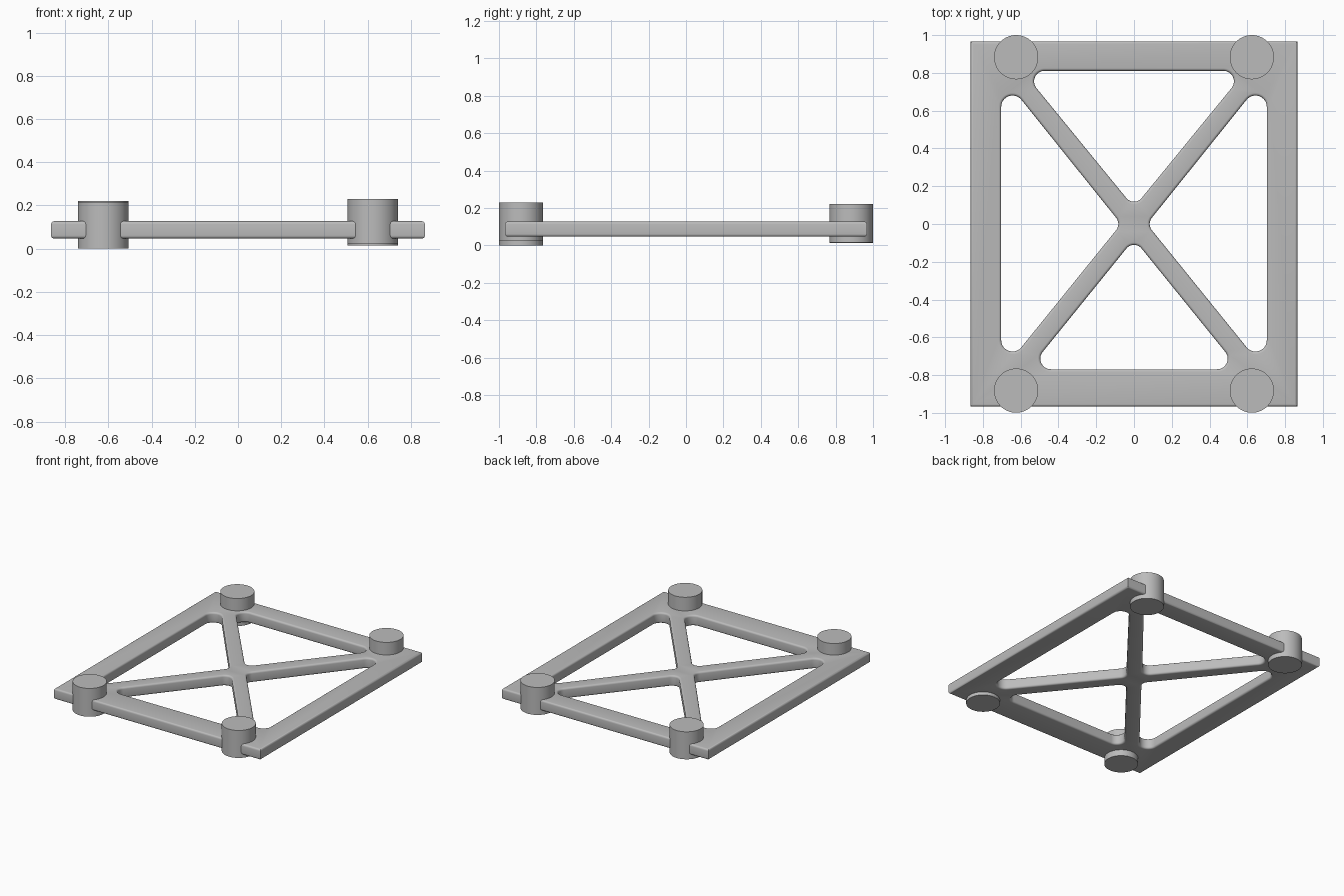
import bpy
import math
from mathutils import Vector
from mathutils.geometry import convex_hull_2d

if "Cube" in bpy.data.objects:
    bpy.data.objects.remove(bpy.data.objects["Cube"])

grey = bpy.data.materials.new("plain grey")
grey.diffuse_color = (0.5, 0.5, 0.5, 1)
grey.use_nodes = True
grey.node_tree.nodes["Principled BSDF"].inputs["Base Color"].default_value = grey.diffuse_color

HX, HY = 0.865, 0.967        # plate half sizes
Z0, Z1 = 0.047, 0.127        # plate underside and top
EDGE = 0.014                 # rounded edge radius


def rounded_triangle(corners):
    """Outline wrapped round three circles given as (x, y, radius)."""
    pts = []
    for x, y, r in corners:
        for i in range(48):
            a = math.tau * i / 48
            pts.append(Vector((x + (r + EDGE) * math.cos(a), y + (r + EDGE) * math.sin(a))))
    return [pts[i] for i in convex_hull_2d(pts)]


def shade(obj):
    bpy.ops.object.select_all(action='DESELECT')
    obj.select_set(True)
    bpy.context.view_layer.objects.active = obj
    bpy.ops.object.shade_smooth_by_angle(angle=math.radians(35))


# Plate outline with four rounded triangular windows, leaving a cross brace
x, y = HX - EDGE, HY - EDGE
outlines = [[(-x, -y), (x, -y), (x, y), (-x, y)]]
for s in (-1, 1):
    outlines.append(rounded_triangle(
        [(s * 0.643, 0.62, 0.06), (s * 0.643, -0.615, 0.06), (s * 0.135, 0, 0.052)]))
outlines.append(rounded_triangle(
    [(-0.473, 0.755, 0.056), (0.473, 0.755, 0.056), (0, 0.17, 0.052)]))
outlines.append(rounded_triangle(
    [(-0.44, -0.713, 0.056), (0.44, -0.713, 0.056), (0, -0.163, 0.052)]))

curve = bpy.data.curves.new("plate_outline", 'CURVE')
curve.dimensions = '2D'
curve.fill_mode = 'BOTH'
curve.extrude = (Z1 - Z0) / 2 - EDGE
curve.bevel_depth = EDGE
curve.bevel_resolution = 3
for outline in outlines:
    spline = curve.splines.new('POLY')
    spline.points.add(len(outline) - 1)
    for p, co in zip(spline.points, outline):
        p.co = (co[0], co[1], 0, 1)
    spline.use_cyclic_u = True
plate = bpy.data.objects.new("braced_plate", curve)
bpy.context.collection.objects.link(plate)
plate.location.z = (Z0 + Z1) / 2
bpy.ops.object.select_all(action='DESELECT')
plate.select_set(True)
bpy.context.view_layer.objects.active = plate
bpy.ops.object.convert(target='MESH')
plate = bpy.context.object
bpy.ops.object.mode_set(mode='EDIT')
bpy.ops.mesh.select_all(action='SELECT')
bpy.ops.mesh.remove_doubles(threshold=0.0002)
bpy.ops.mesh.normals_make_consistent(inside=False)
bpy.ops.object.mode_set(mode='OBJECT')
plate.data.materials.clear()
plate.data.materials.append(grey)
shade(plate)

# Four round pads, at slightly different heights
pads = {
    "front_left_pad": (-0.624, -0.882, 0.0, 0.214),
    "front_right_pad": (0.624, -0.882, 0.022, 0.23),
    "back_left_pad": (-0.624, 0.883, 0.012, 0.22),
    "back_right_pad": (0.624, 0.883, 0.014, 0.222),
}
for name, (px, py, z0, z1) in pads.items():
    bpy.ops.mesh.primitive_cylinder_add(
        vertices=64, radius=0.117, depth=z1 - z0, location=(px, py, (z0 + z1) / 2))
    pad = bpy.context.object
    pad.name = name
    pad.data.materials.append(grey)
    shade(pad)
